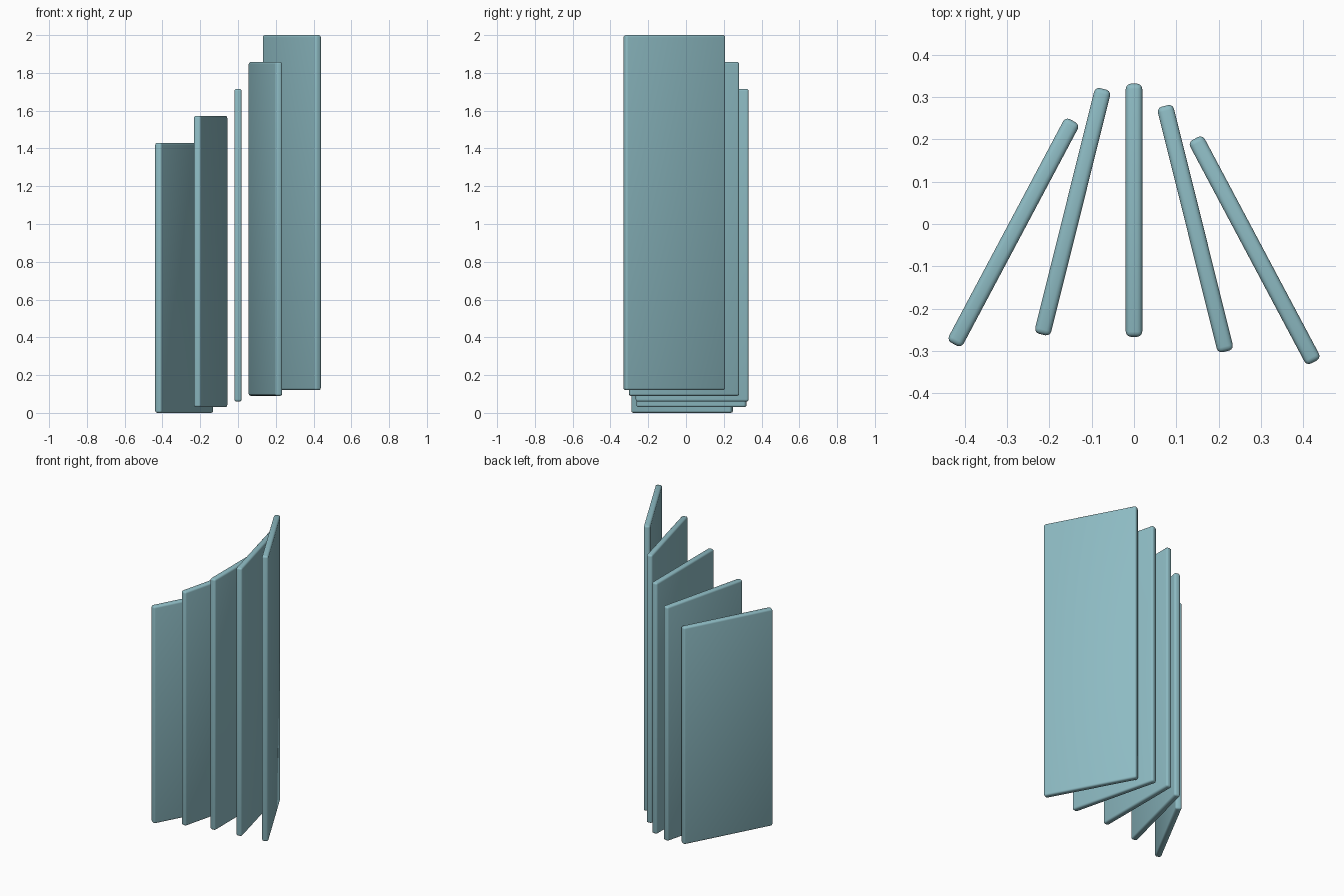
import bpy
from math import radians

if "Cube" in bpy.data.objects:
    bpy.data.objects.remove(bpy.data.objects["Cube"])

LENGTH, THICK = 0.598, 0.039

# Fan of five thin upright panels, each taller and higher than the last
# (centre x, centre y, bottom z, top z)
panels = [
    (-0.285, -0.020, 0.00, 1.43),
    (-0.145, 0.029, 0.03, 1.573),
    (0.0, 0.0325, 0.06, 1.715),
    (0.145, -0.011, 0.09, 1.858),
    (0.285, -0.062, 0.12, 2.00),
]

mat = bpy.data.materials.new("dusty_teal")
mat.diffuse_color = (0.27, 0.50, 0.55, 1)
mat.use_nodes = True
mat.node_tree.nodes["Principled BSDF"].inputs["Base Color"].default_value = mat.diffuse_color

for i, (x, y, z0, z1) in enumerate(panels):
    bpy.ops.mesh.primitive_cube_add(size=1, location=(x, y, (z0 + z1) / 2))
    ob = bpy.context.object
    ob.name = f"panel_{i + 1}"
    ob.scale = (THICK, LENGTH, z1 - z0)
    bpy.ops.object.transform_apply(location=False, rotation=False, scale=True)
    ob.rotation_euler.z = radians((i - 2) * 14)
    ob.data.materials.append(mat)
    # Softly rounded edges
    bevel = ob.modifiers.new("rounded_edges", 'BEVEL')
    bevel.width = 0.012
    bevel.segments = 3
    bpy.ops.object.modifier_apply(modifier=bevel.name)
    bpy.ops.object.shade_smooth_by_angle(angle=radians(35))
